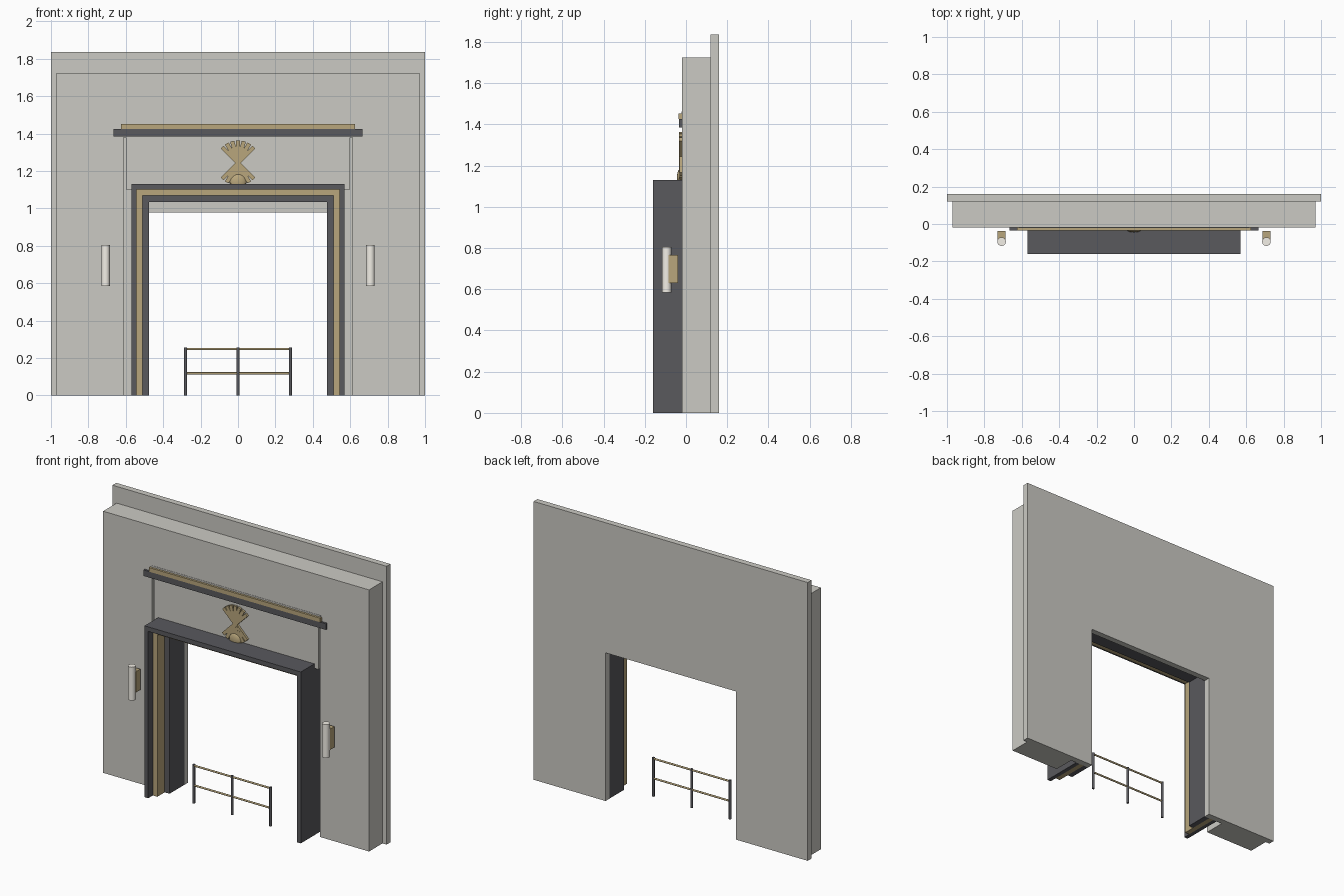
import bpy, bmesh, math
from mathutils import Matrix

if "Cube" in bpy.data.objects:
    bpy.data.objects.remove(bpy.data.objects["Cube"])


def material(name, rgb):
    m = bpy.data.materials.new(name)
    m.diffuse_color = (*rgb, 1)
    m.use_nodes = True
    m.node_tree.nodes["Principled BSDF"].inputs["Base Color"].default_value = m.diffuse_color
    return m


STONE = material("stone", (0.60, 0.59, 0.55))
DARK = material("dark_metal", (0.10, 0.10, 0.11))
GOLD = material("brass", (0.48, 0.38, 0.20))
GLASS = material("lamp_glass", (0.90, 0.87, 0.80))


def finish(name, bm, mat, smooth=False):
    bmesh.ops.recalc_face_normals(bm, faces=bm.faces)
    me = bpy.data.meshes.new(name)
    bm.to_mesh(me)
    bm.free()
    me.materials.append(mat)
    ob = bpy.data.objects.new(name, me)
    bpy.context.collection.objects.link(ob)
    if smooth:
        bpy.ops.object.select_all(action='DESELECT')
        ob.select_set(True)
        bpy.context.view_layer.objects.active = ob
        bpy.ops.object.shade_smooth_by_angle(angle=math.radians(40))
    return ob


def box(name, x0, x1, y0, y1, z0, z1, mat):
    bm = bmesh.new()
    m = Matrix.Translation(((x0 + x1) / 2, (y0 + y1) / 2, (z0 + z1) / 2))
    bmesh.ops.create_cube(bm, size=1, matrix=m @ Matrix.Diagonal((x1 - x0, y1 - y0, z1 - z0, 1)))
    return finish(name, bm, mat)


def portal(name, outer, top, inner, inner_top, y0, y1, mat):
    """Upside-down U outline extruded from y0 to y1."""
    bm = bmesh.new()
    pts = [(-outer, 0), (-outer, top), (outer, top), (outer, 0),
           (inner, 0), (inner, inner_top), (-inner, inner_top), (-inner, 0)]
    f = bm.faces.new([bm.verts.new((x, y0, z)) for x, z in pts])
    r = bmesh.ops.extrude_face_region(bm, geom=[f])
    moved = [v for v in r["geom"] if isinstance(v, bmesh.types.BMVert)]
    bmesh.ops.translate(bm, verts=moved, vec=(0, y1 - y0, 0))
    return finish(name, bm, mat)


def rod(name, center, r, length, axis, mat, seg=16):
    bm = bmesh.new()
    rot = Matrix.Rotation(math.pi / 2, 4, 'Y') if axis == 'X' else Matrix()
    bmesh.ops.create_cone(bm, cap_ends=True, segments=seg, radius1=r, radius2=r,
                          depth=length, matrix=Matrix.Translation(center) @ rot)
    return finish(name, bm, mat, True)


# Wall layers
portal("back_wall", 1.0, 1.835, 0.475, 0.977, 0.12, 0.16, STONE)
portal("front_wall", 0.97, 1.725, 0.612, 1.38, -0.02, 0.12, STONE)
box("header_panel", -0.6, 0.6, -0.018, 0.12, 1.10, 1.378, STONE)

# Stepped door surround
portal("outer_surround", 0.57, 1.13, 0.543, 1.10, -0.16, 0.12, DARK)
portal("middle_surround", 0.543, 1.10, 0.51, 1.07, -0.112, 0.12, GOLD)
portal("inner_surround", 0.51, 1.07, 0.475, 1.033, -0.035, 0.12, DARK)

# Cornice bars
box("cornice_bar", -0.665, 0.665, -0.034, -0.015, 1.385, 1.425, DARK)
box("cornice_trim", -0.625, 0.625, -0.036, -0.015, 1.425, 1.452, GOLD)
box("cornice_cap", -0.618, 0.618, -0.022, -0.015, 1.452, 1.462, STONE)

# Fan ornament: crossed blades and a domed boss
for i in range(7):
    a = math.radians(-45 + 15 * i)
    bm = bmesh.new()
    m = Matrix.Translation((0, -0.025 - 0.0004 * i, 1.243)) @ Matrix.Rotation(a, 4, 'Y')
    bmesh.ops.create_cube(bm, size=1, matrix=m @ Matrix.Diagonal((0.022, 0.014, 0.24, 1)))
    finish("fan_blade", bm, GOLD)
bm = bmesh.new()
bmesh.ops.create_uvsphere(bm, u_segments=24, v_segments=12, radius=0.045,
                          matrix=Matrix.Translation((0, -0.024, 1.142)) @ Matrix.Diagonal((1, 0.45, 1, 1)))
finish("fan_boss", bm, GOLD, True)

# Wall lamps
for s in (-1, 1):
    x = 0.708 * s
    box("lamp_bracket", x - 0.022, x + 0.022, -0.085, -0.038, 0.63, 0.767, GOLD)
    rod("lamp_tube", (x, -0.094, 0.695), 0.023, 0.22, 'Z', GLASS, 24)

# Barrier railing
for x in (-0.28, 0, 0.28):
    rod("railing_post", (x, -0.06, 0.128), 0.0085, 0.256, 'Z', DARK)
for z in (0.118, 0.248):
    rod("railing_bar", (0, -0.06, z), 0.006, 0.56, 'X', GOLD)
